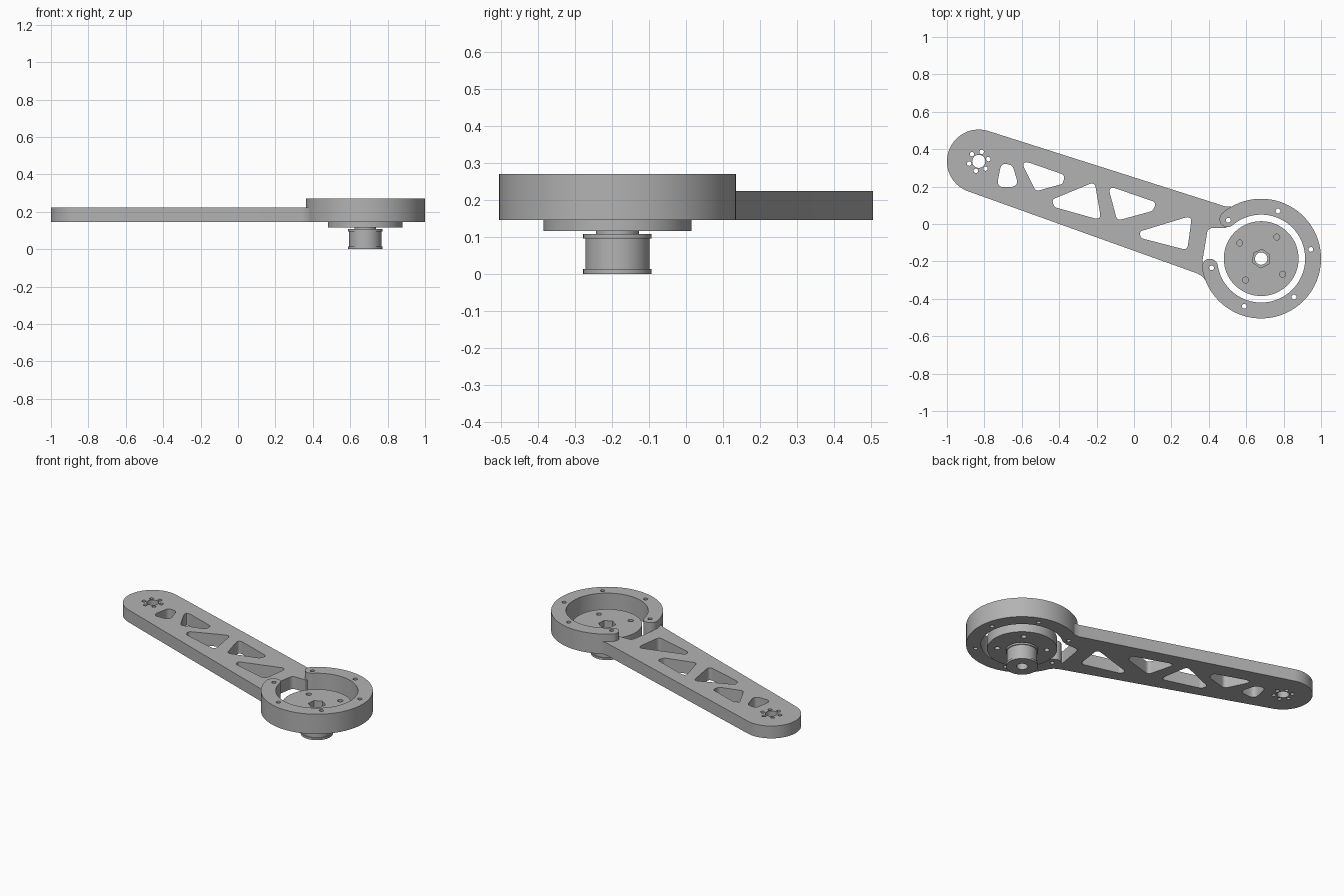
import bpy
import bmesh
from math import cos, sin, tan, radians, pi
from mathutils import Vector

old = bpy.data.objects.get("Cube")
if old:
    bpy.data.objects.remove(old, do_unlink=True)

RING = Vector((0.68, -0.185))      # centre of the ring and hub
TIP = Vector((-0.83, 0.335))       # centre of the far arm end
BASE, ARM_TOP, RING_TOP = 0.145, 0.223, 0.27
HUB_TOP = 0.185

grey = bpy.data.materials.new("machined grey")
grey.use_nodes = True
grey.diffuse_color = (0.45, 0.45, 0.45, 1)
grey.node_tree.nodes["Principled BSDF"].inputs["Base Color"].default_value = (0.45, 0.45, 0.45, 1)


def arc(c, r, a0, a1, n=32):
    """Points on an arc, angles in degrees."""
    steps = [radians(a0 + (a1 - a0) * i / n) for i in range(n + 1)]
    return [Vector((c[0] + r * cos(a), c[1] + r * sin(a))) for a in steps]


def circle(c, r, n=32, start=0):
    return arc(c, r, start, start + 360, n)[:-1]


def rounded(corners, r, n=8):
    """Polygon with filleted corners."""
    pts = [Vector(c) for c in corners]
    out = []
    for i, p in enumerate(pts):
        a, b = pts[i - 1] - p, pts[(i + 1) % len(pts)] - p
        trim = min(r / tan(a.angle(b) / 2), 0.48 * a.length, 0.48 * b.length)
        s, e = p + a.normalized() * trim, p + b.normalized() * trim
        for k in range(n + 1):
            t = k / n
            out.append(s * (1 - t) ** 2 + p * 2 * t * (1 - t) + e * t * t)
    return out


def finish(name, bm):
    bmesh.ops.recalc_face_normals(bm, faces=bm.faces)
    mesh = bpy.data.meshes.new(name)
    bm.to_mesh(mesh)
    bm.free()
    mesh.materials.append(grey)
    ob = bpy.data.objects.new(name, mesh)
    bpy.context.collection.objects.link(ob)
    return ob


def prism(name, outline, z0, z1):
    bm = bmesh.new()
    face = bm.faces.new([bm.verts.new((p[0], p[1], z0)) for p in outline])
    top = bmesh.ops.extrude_face_region(bm, geom=[face])["geom"]
    bmesh.ops.translate(bm, vec=(0, 0, z1 - z0),
                        verts=[v for v in top if isinstance(v, bmesh.types.BMVert)])
    return finish(name, bm)


def lathe(name, profile, c, n=64):
    """Closed (radius, z) profile turned about a vertical axis."""
    bm = bmesh.new()
    rings = [[bm.verts.new((c[0] + r * cos(2 * pi * i / n), c[1] + r * sin(2 * pi * i / n), z))
              for i in range(n)] for r, z in profile]
    for k, ring in enumerate(rings):
        prev = rings[k - 1]
        for i in range(n):
            j = (i + 1) % n
            bm.faces.new((prev[i], prev[j], ring[j], ring[i]))
    return finish(name, bm)


def boolean(ob, other, operation):
    mod = ob.modifiers.new(operation.lower(), "BOOLEAN")
    mod.operation, mod.solver, mod.object = operation, "EXACT", other
    with bpy.context.temp_override(object=ob, active_object=ob, selected_objects=[ob]):
        bpy.ops.object.modifier_apply(modifier=mod.name)
    bpy.data.objects.remove(other, do_unlink=True)


def cut(ob, outline, z0=-0.1, z1=0.5):
    boolean(ob, prism("cutter", outline, z0, z1), "DIFFERENCE")


def smooth(ob):
    bpy.ops.object.select_all(action="DESELECT")
    ob.select_set(True)
    bpy.context.view_layer.objects.active = ob
    bpy.ops.object.shade_smooth_by_angle(angle=radians(30))


# Arm plate, tucked into the ring band at its wide end
outline = arc(TIP, 0.17, 72, 250, 40)
outline += [Vector(p) for p in ((0.34, -0.265), (0.365, -0.28), (0.39, -0.31), (0.405, -0.34),
                                (0.46, -0.33), (0.60, -0.15), (0.58, 0.105), (0.55, 0.102),
                                (0.52, 0.092), (0.485, 0.095))]
arm = prism("arm_and_ring", outline, BASE, ARM_TOP)

# Lightening windows and the slot between the ring ends
windows = [
    ([(-0.71, 0.325), (-0.65, 0.315), (-0.615, 0.20), (-0.735, 0.195)], 0.035),
    ([(-0.61, 0.345), (-0.37, 0.262), (-0.38, 0.215), (-0.525, 0.175)], 0.025),
    ([(-0.44, 0.13), (-0.21, 0.225), (-0.175, 0.02), (-0.425, 0.09)], 0.025),
    ([(-0.14, 0.205), (0.12, 0.115), (0.10, 0.07), (-0.09, 0.018)], 0.025),
    ([(0.03, -0.04), (0.31, 0.045), (0.285, -0.14), (0.035, -0.075)], 0.025),
    ([(0.362, -0.22), (0.395, -0.022), (0.52, -0.022), (0.52, -0.22)], 0.03),
]
for corners, radius in windows:
    cut(arm, rounded(corners, radius))
cut(arm, circle(RING, 0.25, 64))

# Open ring band with round ends
INNER, OUTER, START, END = 0.235, 0.32, -171, 130.5
MID, HALF = (INNER + OUTER) / 2, (OUTER - INNER) / 2


def on_ring(angle, r=MID):
    return RING + Vector((cos(radians(angle)), sin(radians(angle)))) * r


band = arc(RING, OUTER, START, END, 80)
band += arc(on_ring(END), HALF, END, END + 180, 16)[1:-1]
band += arc(RING, INNER, END, START, 80)
band += arc(on_ring(START), HALF, START + 180, START + 360, 16)[1:-1]
boolean(arm, prism("band", band, BASE, RING_TOP), "UNION")

# Screw holes in the ring and the bolt circle at the arm tip
for k in range(6):
    cut(arm, circle(on_ring(10.5 + 60 * k, 0.27), 0.013, 16))
    a = radians(13 + 60 * k)
    cut(arm, circle(TIP + Vector((cos(a), sin(a))) * 0.053, 0.012, 16))
cut(arm, circle(TIP, 0.035))
smooth(arm)

# Hub: disc, neck and flanged pulley with a through bore
BORE = 0.033
hub = lathe("hub_and_pulley", [
    (BORE, 0), (0.0925, 0), (0.0925, 0.013), (0.0865, 0.013), (0.0865, 0.095),
    (0.0925, 0.095), (0.0925, 0.107), (0.058, 0.107), (0.058, 0.115),
    (0.20, 0.115), (0.20, HUB_TOP), (BORE, HUB_TOP)], RING)

# Hexagonal socket and blind holes on both faces of the disc
cut(hub, circle(RING, 0.05, 6, 85), 0.125, 0.3)
for k in range(4):
    spot = circle(on_ring(54 + 90 * k, 0.142), 0.016, 20)
    cut(hub, spot, 0.155, 0.3)
    cut(hub, spot, 0.05, 0.145)
smooth(hub)
